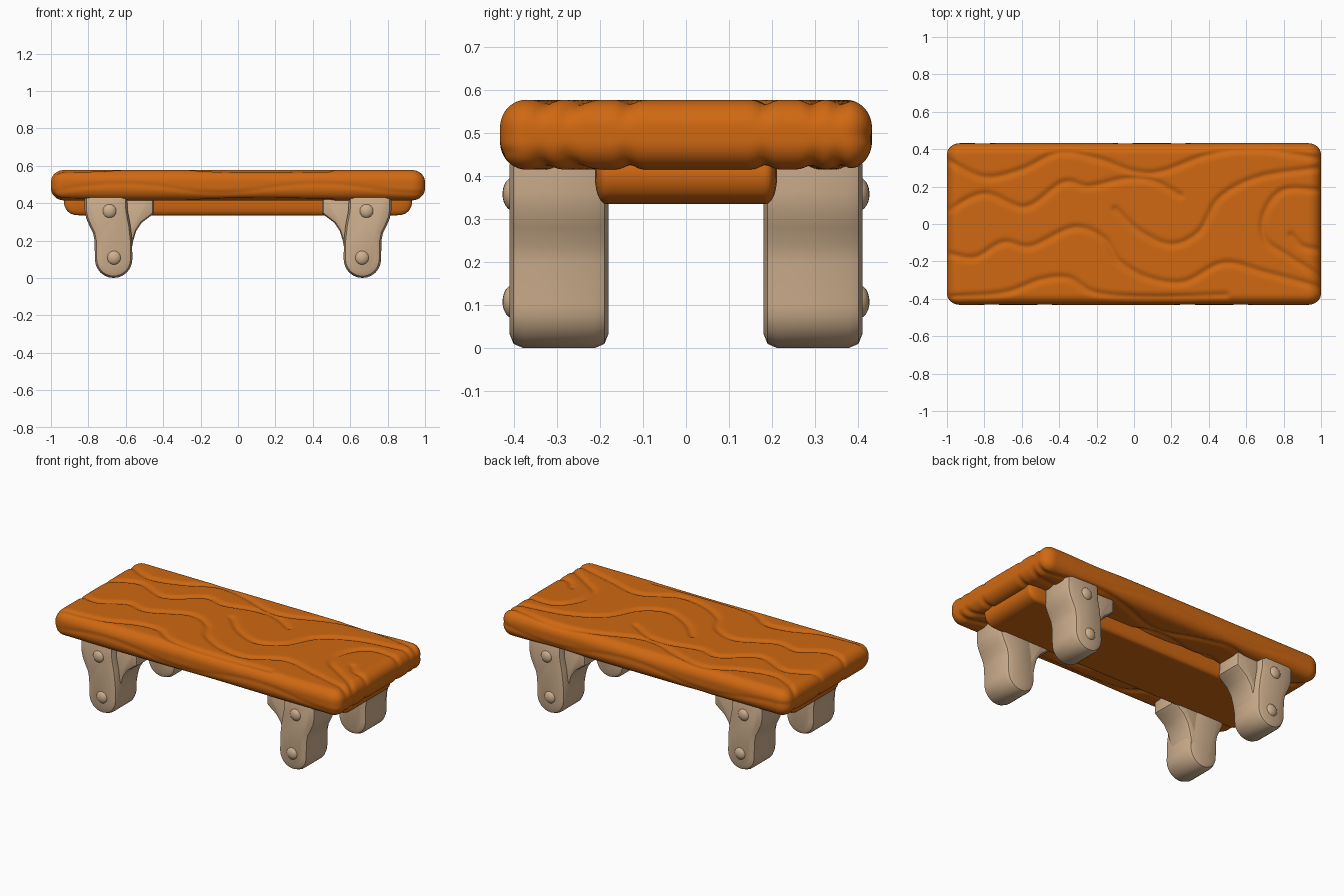
import bpy, bmesh, math
from mathutils import Vector
from mathutils.kdtree import KDTree

cube = bpy.data.objects.get("Cube")
if cube:
    bpy.data.objects.remove(cube)


def material(name, rgb):
    m = bpy.data.materials.new(name)
    m.use_nodes = True
    m.diffuse_color = (*rgb, 1)
    m.node_tree.nodes["Principled BSDF"].inputs["Base Color"].default_value = (*rgb, 1)
    return m


orange = material("orange wood", (0.63, 0.14, 0.006))
tan = material("pale tan wood", (0.62, 0.43, 0.27))


def finish(bm, name, mat, angle=50):
    bmesh.ops.recalc_face_normals(bm, faces=bm.faces)
    me = bpy.data.meshes.new(name)
    bm.to_mesh(me)
    bm.free()
    ob = bpy.data.objects.new(name, me)
    bpy.context.collection.objects.link(ob)
    me.materials.append(mat)
    bpy.ops.object.select_all(action='DESELECT')
    ob.select_set(True)
    bpy.context.view_layer.objects.active = ob
    bpy.ops.object.shade_smooth_by_angle(angle=math.radians(angle))
    return ob


def rounded_box(half, radii, cuts, center):
    """Gridded box whose edges are rounded with a radius per axis."""
    bm = bmesh.new()
    bmesh.ops.create_cube(bm, size=2)
    for axis in range(3):
        edges = [e for e in bm.edges
                 if abs(e.verts[0].co[axis] - e.verts[1].co[axis]) > 1]
        bmesh.ops.subdivide_edges(bm, edges=edges, cuts=cuts[axis], use_grid_fill=True)
    for v in bm.verts:
        p = [v.co[i] * half[i] for i in range(3)]
        core = [max(-half[i] + radii[i], min(half[i] - radii[i], p[i])) for i in range(3)]
        d = Vector([(p[i] - core[i]) / radii[i] for i in range(3)]).normalized()
        v.co = Vector([core[i] + d[i] * radii[i] for i in range(3)]) + Vector(center)
    bm.normal_update()
    return bm


def smooth_path(pts, steps=40):
    """Catmull-Rom points through a short list."""
    pts = [Vector(p) for p in pts]
    pts = [2 * pts[0] - pts[1]] + pts + [2 * pts[-1] - pts[-2]]
    out = []
    for a, b, c, d in zip(pts, pts[1:], pts[2:], pts[3:]):
        for k in range(steps):
            t = k / steps
            out.append(0.5 * (2 * b + (c - a) * t + (2 * a - 5 * b + 4 * c - d) * t * t
                              + (3 * b - a - 3 * c + d) * t ** 3))
    return out


# Wood grain lines on the plank
grain = [
    [(-1, .34), (-.8, .25), (-.6, .29), (-.4, .38), (-.2, .35), (0, .28), (.15, .28),
     (.4, .37), (.65, .4), (1, .35)],
    [(-1, .07), (-.8, .16), (-.58, .09), (-.38, .22), (-.24, .2), (-.05, .24), (.1, .23), (.25, .15)],
    [(-1, -.16), (-.85, -.18), (-.7, -.1), (-.55, -.12), (-.32, -.02), (-.16, -.08),
     (-.08, -.2), (.08, -.29), (.27, -.31), (.48, -.21), (.7, -.26), (1, -.34)],
    [(-.1, .08), (.03, -.04), (.2, -.11), (.35, -.04), (.46, .14), (.67, .25), (1, .3)],
    [(-1, -.39), (-.7, -.37), (-.5, -.3), (-.35, -.29), (-.2, -.37), (.1, -.39), (.5, -.38)],
    [(1, .18), (.8, .18), (.7, .06), (.7, -.08), (.82, -.17), (1, -.28)],
    [(.84, -.06), (.9, -.12), (1, -.14)],
]
dots = [p for line in grain for p in smooth_path(line)]
tree = KDTree(len(dots))
for i, p in enumerate(dots):
    tree.insert((p.x, p.y, 0), i)
tree.balance()

# Plank with carved grain
bm = rounded_box((1, .432, .081), (.07, .06, .065), (190, 82, 16), (0, 0, .496))
for v in bm.verts:
    x, y, z = v.co
    n = v.normal.copy()
    dist = tree.find((x, y, 0))[2]
    cut = .011 * math.exp(-(dist / .017) ** 2) * abs(n.z)
    wave = z - .48 - .025 * math.sin(6 * x + math.copysign(1, y))
    cut += .003 * math.exp(-(wave / .012) ** 2) * abs(n.y)
    v.co -= n * cut
finish(bm, "plank", orange)

# Beam under the plank
bm = rounded_box((.93, .212, .07), (.07, .025, .069), (60, 40, 12), (0, 0, .405))
finish(bm, "under_beam", orange)


def slab(name, outline, y0, y1, bevel, sx, sy):
    """Outline in XZ extruded along Y with bevelled rims."""
    bm = bmesh.new()
    f = bm.faces.new([bm.verts.new((x * sx, y0 * sy, z)) for x, z in outline])
    new = bmesh.ops.extrude_face_region(bm, geom=[f])["geom"]
    for v in new:
        if isinstance(v, bmesh.types.BMVert):
            v.co.y = y1 * sy
    bmesh.ops.recalc_face_normals(bm, faces=bm.faces)
    rim = [e for e in bm.edges if abs(e.verts[0].co.y - e.verts[1].co.y) < .001]
    bmesh.ops.bevel(bm, geom=rim, offset=bevel, segments=2, profile=.5,
                    affect='EDGES', clamp_overlap=True)
    return finish(bm, name, tan, 40)


foot = [(.665 + .1 * math.cos(a), .1 + .1 * math.sin(a))
        for a in (-math.pi * k / 12 for k in range(13))]
body = ([(.595, .46), (.82, .46), (.82, .36), (.812, .32), (.795, .28), (.775, .24), (.767, .2)]
        + foot + [(.566, .2), (.575, .28), (.59, .36)])
brace = [(.66, .46), (.45, .46), (.45, .345), (.475, .325), (.515, .295), (.545, .25),
         (.56, .2), (.575, .12), (.66, .12)]

# Four legs, each with a brace towards the middle and two domed pegs
for sy, end in ((-1, "front"), (1, "back")):
    for sx, side in ((1, "left"), (-1, "right")):
        tag = f"{end}_{side}"
        slab(tag + "_leg", body, .18, .41, .033, sx, sy)
        slab(tag + "_leg_brace", brace, .182, .365, .02, sx, sy)
        for part, x, z in (("upper", .687, .358), ("lower", .663, .108)):
            bm = bmesh.new()
            bmesh.ops.create_uvsphere(bm, u_segments=20, v_segments=12, radius=.039)
            for v in bm.verts:
                v.co = (v.co.x + x * sx, v.co.y * .65 + .401 * sy, v.co.z + z)
            finish(bm, f"{tag}_{part}_peg", tan)
